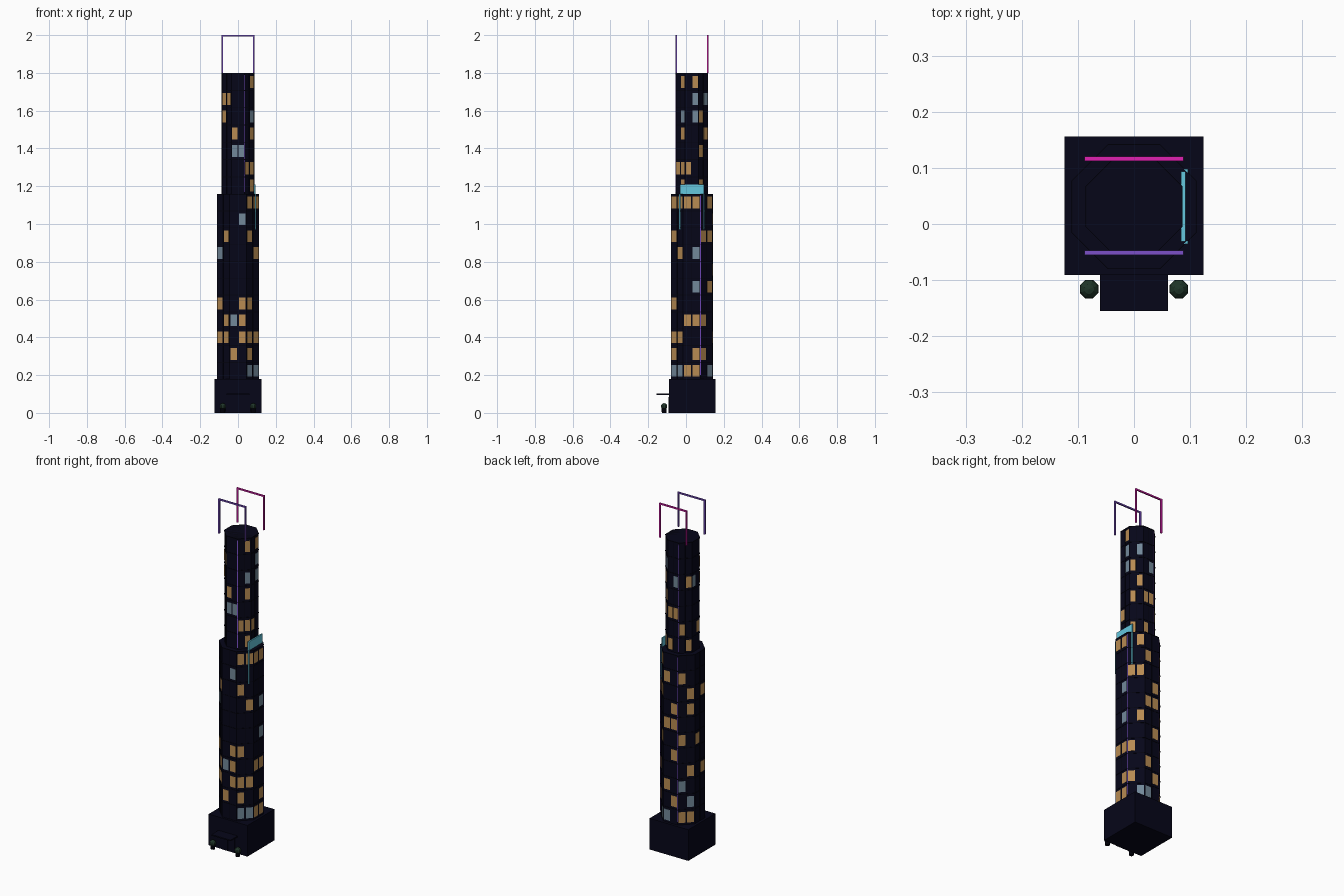
import bpy, bmesh, math
from mathutils import Vector, Matrix

if "Cube" in bpy.data.objects:
    bpy.data.objects.remove(bpy.data.objects["Cube"])

CY = 0.031          # tower axis sits slightly behind the origin


def mat(name, r, g, b):
    m = bpy.data.materials.new(name)
    m.diffuse_color = (r, g, b, 1)
    m.use_nodes = True
    m.node_tree.nodes["Principled BSDF"].inputs["Base Color"].default_value = m.diffuse_color
    return m


NAVY = mat("navy_facade", .0018, .0018, .0095)
DARK = mat("dark_trim", .001, .001, .005)
WARM = mat("warm_window", .48, .26, .085)
COOL = mat("cool_window", .17, .25, .32)
TEAL = mat("teal_light", .13, .57, .73)
VIOLET = mat("violet_light", .20, .08, .58)
PINK = mat("magenta_light", .75, .015, .45)
GREEN = mat("shrub_green", .014, .036, .022)


def finish(name, bm, *mats):
    bmesh.ops.recalc_face_normals(bm, faces=bm.faces)
    me = bpy.data.meshes.new(name)
    bm.to_mesh(me)
    bm.free()
    for m in mats:
        me.materials.append(m)
    ob = bpy.data.objects.new(name, me)
    bpy.context.collection.objects.link(ob)
    return ob


def add_box(bm, lo, hi, rot=None, index=0):
    """Box between two corners, optionally moved by a matrix."""
    lo, hi = Vector(lo), Vector(hi)
    m = Matrix.Translation((lo + hi) / 2) @ Matrix.Diagonal((*(hi - lo), 1))
    if rot:
        m = rot @ m
    vs = bmesh.ops.create_cube(bm, size=1, matrix=m)["verts"]
    for f in {f for v in vs for f in v.link_faces}:
        f.material_index = index


def box(name, lo, hi, m):
    bm = bmesh.new()
    add_box(bm, lo, hi)
    return finish(name, bm, m)


def add_octagon(bm, apothem, z0, z1):
    r = apothem / math.cos(math.pi / 8)
    m = Matrix.Translation((0, CY, (z0 + z1) / 2)) @ Matrix.Rotation(math.pi / 8, 4, 'Z')
    bmesh.ops.create_cone(bm, cap_ends=True, segments=8, radius1=r, radius2=r,
                          depth=z1 - z0, matrix=m)


def facet(k):
    """Frame on the tower axis whose x axis points out of facet k (0 = right)."""
    return Matrix.Translation((0, CY, 0)) @ Matrix.Rotation(k * math.pi / 4, 4, 'Z')


def tower(name, apothem, z0, z1, rows, lit):
    bm = bmesh.new()
    add_octagon(bm, apothem, z0, z1)
    finish(name + "_shaft", bm, NAVY)
    step = (z1 - z0) / rows
    half = apothem * math.tan(math.pi / 8)
    # floor slabs and mullions
    bm = bmesh.new()
    for i in range(1, rows + 1):
        z = z0 + i * step
        add_octagon(bm, apothem + .0015, z - .004, z)
    for k in range(8):
        add_box(bm, (apothem - .002, -.001, z0), (apothem + .0015, .001, z1), facet(k))
    finish(name + "_floor_trim", bm, DARK)
    # lit windows: two columns per facet, rows listed from the bottom up
    bm = bmesh.new()
    for (k, c), plan in lit.items():
        for i, ch in enumerate(plan):
            if ch == ".":
                continue
            y0 = -half + c * half + half * .1
            z = z0 + i * step
            add_box(bm, (apothem - .001, y0, z + step * .13),
                    (apothem + .001, y0 + half * .8, z + step * .83),
                    facet(k), ".wc".index(ch) - 1)
    finish(name + "_windows", bm, WARM, COOL)


tower("lower_tower", .11, .18, 1.16, 11, {
    (5, 0): "..w.w..c...", (5, 1): "..ww....w..",
    (6, 0): ".w.c.......", (6, 1): "..www....c.",
    (7, 0): "cww.w...w.w", (7, 1): "c.w....w..w",
    (0, 0): "w..w......w", (0, 1): "ww.w.c.c..w",
    (1, 0): ".w.w....w..", (1, 1): "c....w..w.w",
    (2, 0): "c.w...w..w.", (2, 1): ".w..w.ww...",
    (3, 0): "w.c..w...w.", (3, 1): "wc.w...ww..",
    (4, 0): ".....w.....", (4, 1): "...w....w.."})
tower("upper_tower", .085, 1.16, 1.80, 7, {
    (5, 0): "....ww.", (5, 1): ".....w.",
    (6, 0): "..cw...", (6, 1): "..c....",
    (7, 0): ".w.....", (7, 1): "ww.wc.w",
    (0, 0): ".w.....", (0, 1): "....ccw",
    (1, 0): "w.w.w..", (1, 1): "...w.c.",
    (2, 0): "w.w....", (2, 1): "..w.c..",
    (3, 0): ".w.....", (3, 1): "w...w..",
    (4, 0): "....c..", (4, 1): ".w....."})

# podium
box("podium", (-.124, -.091, 0), (.124, .156, .18), NAVY)

# entrance: canopy, doors
box("entrance_canopy", (-.061, -.155, .096), (.061, -.088, .103), NAVY)
for s in (-1, 1):
    box("entrance_door", (min(0, s * .045) + .001, -.093, 0),
        (max(0, s * .045) - .001, -.09, .085), NAVY)

# planters with clipped shrubs
for s in (-1, 1):
    bm = bmesh.new()
    bmesh.ops.create_cone(bm, cap_ends=True, segments=8, radius1=.012, radius2=.014,
                          depth=.028, matrix=Matrix.Translation((s * .08, -.116, .014)))
    finish("planter", bm, DARK)
    bm = bmesh.new()
    bmesh.ops.create_uvsphere(
        bm, u_segments=8, v_segments=6, radius=.018,
        matrix=Matrix.Translation((s * .08, -.116, .034)) @ Matrix.Rotation(math.pi / 8, 4, 'Z'))
    finish("shrub", bm, GREEN)


# violet light strips along facet corners
def corner_strip(name, apothem, angle, z0, z1):
    r = apothem / math.cos(math.pi / 8)
    m = Matrix.Translation((0, CY, 0)) @ Matrix.Rotation(math.radians(angle), 4, 'Z')
    bm = bmesh.new()
    add_box(bm, (r - .002, -.0017, z0), (r + .001, .0017, z1), m)
    finish(name, bm, VIOLET)


for a in (22.5, 112.5):
    corner_strip("lower_light_strip", .11, a, .20, 1.15)
for a in (112.5, 292.5):
    corner_strip("upper_light_strip", .085, a, 1.17, 1.79)

# teal light panel on the setback and its two hanging strips
box("setback_light_panel", (.084, -.031, 1.16), (.092, .094, 1.21), TEAL)
for s in (-1, 1):
    y = CY + s * .064
    box("hanging_light_strip", (.089, y - .003, .97), (.096, y + .003, 1.16), TEAL)

# light frames above the roof
for y, m, n in ((-.051, VIOLET, "front_roof_frame"), (.116, PINK, "back_roof_frame")):
    bm = bmesh.new()
    t = .004
    for s in (-1, 1):
        x = s * .084
        add_box(bm, (x - t, y - t, 1.80), (x + t, y + t, 2.0))
    add_box(bm, (-.084 + t, y - t, 2.0 - 2 * t), (.084 - t, y + t, 2.0))
    finish(n, bm, m)
